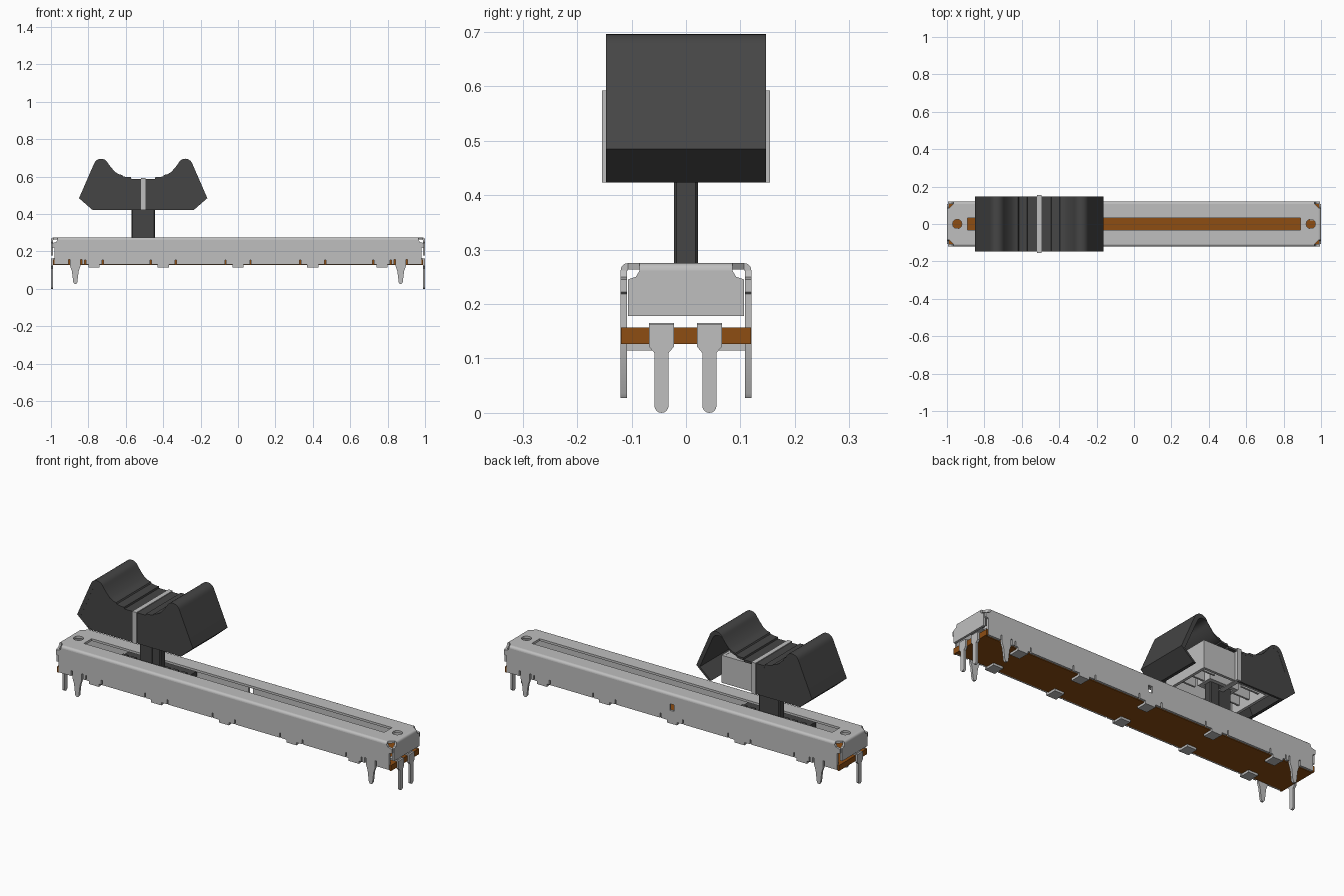
import bpy, bmesh, math

cube = bpy.data.objects.get("Cube")
if cube:
    bpy.data.objects.remove(cube, do_unlink=True)


def material(name, rgb):
    m = bpy.data.materials.new(name)
    m.use_nodes = True
    m.diffuse_color = (*rgb, 1)
    bsdf = next(n for n in m.node_tree.nodes if n.type == 'BSDF_PRINCIPLED')
    bsdf.inputs["Base Color"].default_value = (*rgb, 1)
    return m


STEEL = material("light grey metal", (0.52, 0.52, 0.52))
DARK = material("dark grey plastic", (0.06, 0.06, 0.06))
BROWN = material("brown board", (0.27, 0.075, 0.006))
parts = []


def plate(name, mat, axis, c0, c1, *loops):
    """Extrude a 2D outline (first loop) with holes (other loops) along an axis."""
    cu = bpy.data.curves.new(name, 'CURVE')
    cu.dimensions = '2D'
    cu.fill_mode = 'BOTH'
    cu.extrude = 0.5
    for loop in loops:
        s = cu.splines.new('POLY')
        s.points.add(len(loop) - 1)
        for p, (a, b) in zip(s.points, loop):
            p.co = (a, b, 0, 1)
        s.use_cyclic_u = True
    tmp = bpy.data.objects.new(name, cu)
    bpy.context.collection.objects.link(tmp)
    dg = bpy.context.evaluated_depsgraph_get()
    mesh = bpy.data.meshes.new_from_object(tmp.evaluated_get(dg))
    bpy.data.objects.remove(tmp, do_unlink=True)
    bpy.data.curves.remove(cu)
    mesh.name = name
    bm = bmesh.new()
    bm.from_mesh(mesh)
    for v in bm.verts:
        a, b, c = v.co
        c = c0 + (c + 0.5) * (c1 - c0)
        v.co = {'x': (c, a, b), 'y': (a, c, b), 'z': (a, b, c)}[axis]
    bmesh.ops.remove_doubles(bm, verts=bm.verts, dist=1e-5)
    bmesh.ops.recalc_face_normals(bm, faces=bm.faces)
    bm.to_mesh(mesh)
    bm.free()
    mesh.materials.clear()
    mesh.materials.append(mat)
    ob = bpy.data.objects.new(name, mesh)
    bpy.context.collection.objects.link(ob)
    parts.append(ob)
    return ob


def rect(a0, a1, b0, b1):
    return [(a0, b0), (a1, b0), (a1, b1), (a0, b1)]


def box(name, mat, x0, x1, y0, y1, z0, z1):
    return plate(name, mat, 'z', z0, z1, rect(x0, x1, y0, y1))


def arc(cx, cy, r, a0, a1, n):
    return [(cx + r * math.cos(math.radians(a0 + (a1 - a0) * i / n)),
             cy + r * math.sin(math.radians(a0 + (a1 - a0) * i / n))) for i in range(n + 1)]


# --- Metal housing: top with slot and two round holes
T, R = 0.012, 0.013
corner = [(0.987, -0.085), (0.987, 0.085), (0.965, 0.107)]
top = corner + [(-x, y) for x, y in reversed(corner)] + [(-0.965, -0.107), (0.965, -0.107)]
holes = [arc(s * 0.945, 0, 0.025, 0, 330, 11) for s in (-1, 1)]
plate("housing_top", STEEL, 'z', 0.275 - T, 0.275, top, rect(-0.89, 0.89, -0.033, 0.033), *holes)

# Side wall outline with slits, clamp tabs and solder legs on the lower edge
TABS = [(-0.77, 0.05), (-0.4, 0.07), (0, 0.07), (0.4, 0.07), (0.77, 0.05)]
LEG = [(0.035, 0.13), (0.035, 0.158), (0.027, 0.158), (0.027, 0.12),
       (0.018, 0.095), (0.011, 0.036), (0.005, 0.027)]


def tab_outline(w):
    return [(w, 0.13), (w, 0.155), (w - 0.007, 0.155), (w - 0.007, 0.13), (0.03, 0.13), (0.03, 0.115)]


features = [(c, tab_outline(w)) for c, w in TABS] + [(c, LEG) for c in (-0.87, 0.87)]
wall = [(-0.98, 0.13)]
for c, half in sorted(features, key=lambda f: f[0]):
    wall += [(c - d, z) for d, z in half] + [(c + d, z) for d, z in reversed(half)]
end = [(0.98, 0.13), (0.98, 0.218), (0.995, 0.222), (0.995, 0.245), (0.972, 0.25), (0.965, 0.262)]
wall += end + [(-x, z) for x, z in reversed(end[1:])]

window = [rect(-0.012, 0.012, 0.185, 0.22)]
for s, label in ((-1, "front"), (1, "back")):
    plate(label + "_wall", STEEL, 'y', s * (0.12 - T), s * 0.12, wall, *(window if s > 0 else []))
    # Rounded edge between the top and the wall
    bend = arc(0.107, 0.262, R, 0, 90, 5) + [(0.107, 0.262)]
    plate(label + "_rounded_edge", STEEL, 'x', -0.965, 0.965, [(s * y, z) for y, z in bend])
    for i, (c, w) in enumerate(TABS):
        box(f"{label}_clamp_tab_{i}", STEEL, c - 0.028, c + 0.028, s * 0.06, s * 0.119, 0.115, 0.127)

# End flaps with cut upper corners
flap = [(0.107, 0.178), (0.107, 0.245), (0.092, 0.25), (0.085, 0.262)]
flap += [(-y, z) for y, z in reversed(flap)]
for s, label in ((-1, "right"), (1, "left")):
    plate(label + "_end_flap", STEEL, 'x', s * 0.988, s * 1.0, flap)
    bend = arc(0.987, 0.262, R, 0, 90, 5) + [(0.987, 0.262)]
    plate(label + "_end_rounded_edge", STEEL, 'y', -0.085, 0.085, [(s * x, z) for x, z in bend])

# --- Circuit board, wider at both ends
quarter = [(0.99, 0.119), (0.981, 0.119), (0.981, 0.107)]
board = quarter + [(-x, y) for x, y in reversed(quarter)]
board += [(x, -y) for x, y in reversed(board)]
plate("circuit_board", BROWN, 'z', 0.127, 0.157, board)

# --- End pins: broad clip above, rounded blade below
for s, y, label in ((1, -0.045, "left_front"), (1, 0.043, "left_back"), (-1, -0.045, "right_front")):
    blade = [(0.023, 0.163), (0.023, 0.122), (0.013, 0.11)]
    outline = blade + arc(0, 0.013, 0.013, 0, -180, 8) + [(-a, z) for a, z in reversed(blade)]
    plate(label + "_pin", STEEL, 'x', s * 0.988, s * 1.0, [(y + a, z) for a, z in outline])
    box(label + "_pin_clip", STEEL, s * 0.94, s * 0.99, y - 0.023, y + 0.023, 0.157, 0.165)

# --- Sliding carriage and stem
CX = -0.507
box("carriage", DARK, CX - 0.2, CX + 0.2, -0.09, 0.09, 0.19, 0.235)
for i in range(8):
    x = CX - 0.19 + i * 0.05
    box(f"carriage_rib_{i}", DARK, x, x + 0.03, -0.025, 0.025, 0.235, 0.25)
stem = [(-0.063, -0.017), (-0.057, -0.022), (0.012, -0.022), (0.012, -0.018),
        (0.022, -0.018), (0.022, -0.022), (0.057, -0.022), (0.063, -0.017)]
stem += [(x, -y) for x, y in reversed(stem)]
plate("stem", DARK, 'z', 0.2, 0.55, [(CX + x, y) for x, y in stem])

# --- Knob: hollow dark shell with two rounded humps and a stepped valley
half = [(0.272, 0.423), (0.343, 0.485)] + arc(0.225, 0.656, 0.04, 20, 158, 10)
half += [(0.172, 0.650), (0.150, 0.625), (0.130, 0.613), (0.112, 0.609), (0.108, 0.602),
         (0.085, 0.597), (0.065, 0.597), (0.063, 0.588)]
path = half + [(-x, z) for x, z in reversed(half)]
inner = [(x * 0.94, 0.423 + (z - 0.423) * 0.93) for x, z in path]


def at_knob(points):
    return [(CX + x, z) for x, z in points]


plate("knob_skin", DARK, 'y', -0.147, 0.147, at_knob(path + inner[::-1]))
plate("knob_front_wall", DARK, 'y', -0.1465, -0.135, at_knob(path))
right_half = [(-x, z) for x, z in half] + [(0, 0.588), (0, 0.423)]
plate("knob_back_wall", DARK, 'y', 0.135, 0.1465, at_knob(right_half))

# Light insert: open-bottomed box with ribs, socket and pointer band
plate("insert_walls", STEEL, 'z', 0.425, 0.572,
      rect(CX - 0.2, CX + 0.2, -0.134, 0.138), rect(CX - 0.185, CX + 0.185, -0.12, 0.124))
box("insert_ceiling", STEEL, CX - 0.19, CX + 0.19, -0.125, 0.13, 0.555, 0.571)
plate("stem_socket", STEEL, 'z', 0.45, 0.56,
      rect(CX - 0.085, CX + 0.085, -0.045, 0.045), rect(CX - 0.066, CX + 0.066, -0.025, 0.025))
for s, label in ((-1, "right"), (1, "left")):
    for i, y in enumerate((-0.07, 0, 0.07)):
        box(f"{label}_insert_rib_{i}", STEEL, CX + s * 0.08, CX + s * 0.19, y - 0.005, y + 0.005, 0.455, 0.56)
plate("pointer_band", STEEL, 'x', CX - 0.0125, CX + 0.0125,
      rect(-0.154, 0.154, 0.423, 0.592), rect(-0.134, 0.134, 0.42 + 0.008, 0.57))

# --- Smooth shading on curved parts, sharp edges kept
for ob in bpy.context.selected_objects:
    ob.select_set(False)
for ob in parts:
    ob.select_set(True)
bpy.context.view_layer.objects.active = parts[0]
bpy.ops.object.shade_smooth_by_angle(angle=math.radians(30))
